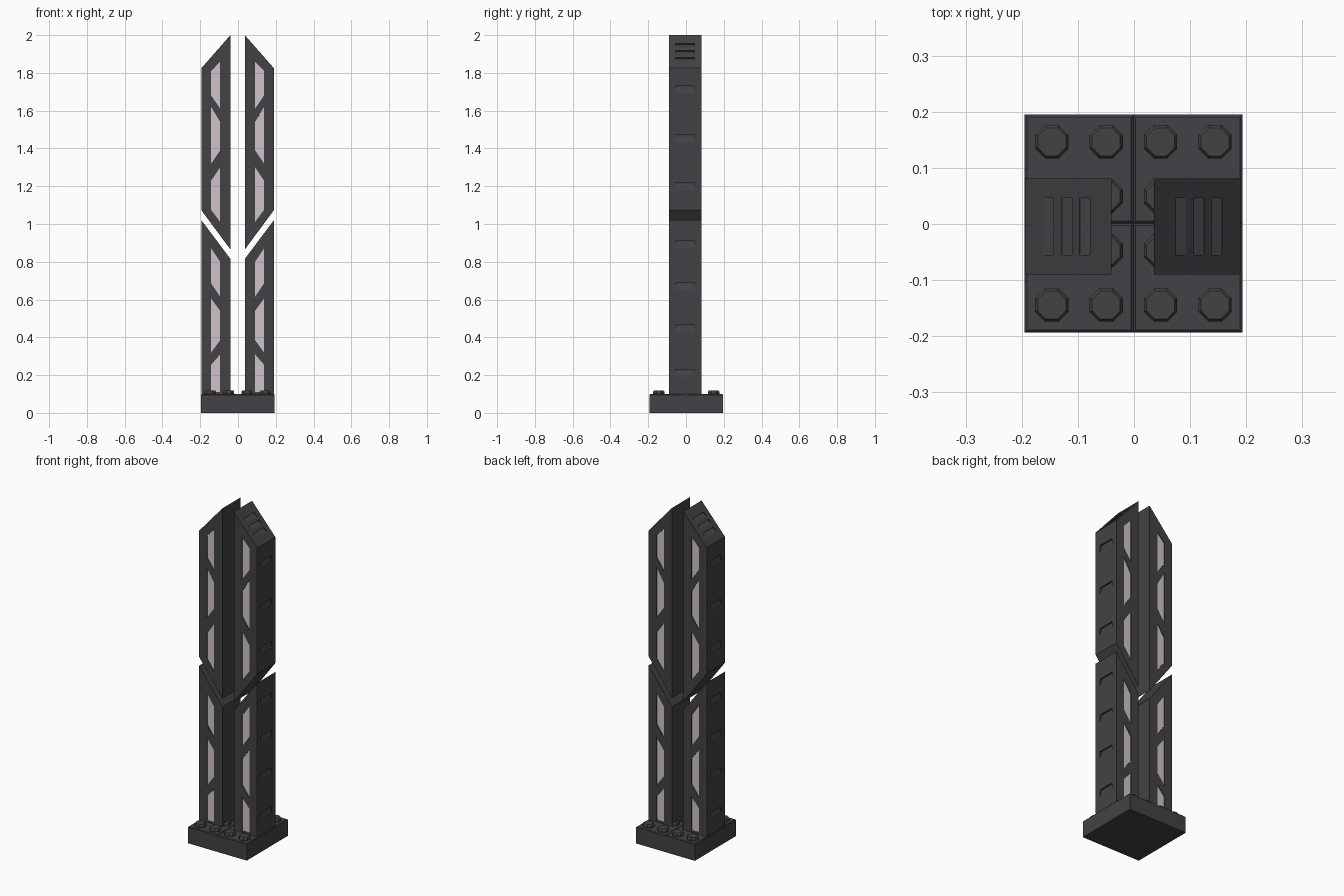
import bpy
import bmesh
import math
from mathutils import Matrix, Vector

cube = bpy.data.objects.get("Cube")
if cube:
    bpy.data.objects.remove(cube, do_unlink=True)

SHIFT = Vector((-0.002, 0, 0))
INNER, OUTER = 0.038, 0.192        # tower sides
FRONT, BACK = -0.09, 0.081         # tower depth
WIN_IN, WIN_OUT = 0.092, 0.14      # window sides


def material(name, rgb):
    m = bpy.data.materials.new(name)
    m.use_nodes = True
    m.diffuse_color = (*rgb, 1)
    bsdf = m.node_tree.nodes["Principled BSDF"]
    bsdf.inputs["Base Color"].default_value = (*rgb, 1)
    bsdf.inputs["Roughness"].default_value = 0.6
    return m


DARK = material("charcoal", (0.055, 0.054, 0.059))
PALE = material("pale pink grey", (0.62, 0.55, 0.59))


def make_object(name, bm, mat, location=(0, 0, 0)):
    bmesh.ops.recalc_face_normals(bm, faces=bm.faces)
    mesh = bpy.data.meshes.new(name)
    bm.to_mesh(mesh)
    bm.free()
    mesh.materials.append(mat)
    ob = bpy.data.objects.new(name, mesh)
    ob.location = location
    bpy.context.collection.objects.link(ob)
    return ob


def prism(bm, points, y0, y1):
    """Extrude an outline of (x, z) points along y."""
    face = bm.faces.new([bm.verts.new((x, y0, z)) for x, z in points])
    ext = bmesh.ops.extrude_face_region(bm, geom=[face])["geom"]
    moved = [v for v in ext if isinstance(v, bmesh.types.BMVert)]
    bmesh.ops.translate(bm, verts=moved, vec=(0, y1 - y0, 0))


def window(spec):
    in_top, in_low, out_top, out_low = spec
    return [(WIN_IN, in_low), (WIN_OUT, out_low), (WIN_OUT, out_top), (WIN_IN, in_top)]


def slot(bm, centre, along, normal, half, depth):
    """Wedge cutter for a louvre slot, deepest at its upper end."""
    c, a, n = Vector(centre), Vector(along).normalized(), Vector(normal).normalized()
    pts = [c - a * half + n * 0.004, c - a * half - n * 0.001,
           c + a * half * 0.6 - n * depth, c + a * half - n * depth,
           c + a * half + n * 0.004]
    prism(bm, [(p.x, p.y) for p in pts], -0.055, 0.046)


def tower_part(name, outline, windows, vents, roof=False):
    # Solid body with window openings and louvre slots cut out
    bm = bmesh.new()
    prism(bm, outline, FRONT, BACK)
    body = make_object(name, bm, DARK, SHIFT)
    cut = bmesh.new()
    for w in windows:
        prism(cut, window(w), FRONT - 0.05, BACK + 0.05)
    for z in vents:
        slot(cut, (OUTER, z), (0, 1), (1, 0), 0.02, 0.009)
    if roof:
        a, b = Vector((OUTER, 1.825)), Vector((INNER, 2.0))
        d = b - a
        for t in (0.27, 0.48, 0.69):
            slot(cut, a + d * t, d, (-d.y * -1, -d.x), 0.014, 0.008)
    cutter = make_object(name + "_cutter", cut, DARK, SHIFT)
    cutter.hide_render = True
    mod = body.modifiers.new("openings", "BOOLEAN")
    mod.operation = "DIFFERENCE"
    mod.solver = "EXACT"
    mod.object = cutter
    bpy.context.view_layer.update()
    graph = bpy.context.evaluated_depsgraph_get()
    mesh = bpy.data.meshes.new_from_object(body.evaluated_get(graph))
    body.modifiers.clear()
    body.data = mesh
    bpy.data.objects.remove(cutter, do_unlink=True)
    body.modifiers.new("both_sides", "MIRROR")

    # Light panes filling the openings, just behind the surface
    bm = bmesh.new()
    for w in windows:
        prism(bm, window(w), FRONT + 0.004, BACK - 0.004)
    panes = make_object(name + "_panes", bm, PALE, SHIFT)
    panes.modifiers.new("both_sides", "MIRROR")


# Towers: windows are (inner top, inner low, outer top, outer low)
tower_part(
    "upper_tower",
    [(INNER, 0.865), (OUTER, 1.073), (OUTER, 1.825), (INNER, 2.0)],
    [(1.86, 1.61, 1.81, 1.68), (1.54, 1.39, 1.62, 1.32), (1.30, 1.01, 1.23, 1.075)],
    [1.71, 1.45, 1.20], roof=True)
tower_part(
    "lower_tower",
    [(INNER, 0.1), (OUTER, 0.1), (OUTER, 1.02), (INNER, 0.815)],
    [(0.80, 0.615, 0.87, 0.685), (0.54, 0.385, 0.605, 0.32), (0.31, 0.11, 0.255, 0.11)],
    [0.89, 0.67, 0.445, 0.21])

# Base: four bevelled quarter blocks
bm = bmesh.new()
for sx in (-1, 1):
    for sy in (-1, 1):
        place = Matrix.Translation((sx * 0.097, sy * 0.097, 0.05))
        bmesh.ops.create_cube(bm, size=1, matrix=place @ Matrix.Diagonal((0.194, 0.194, 0.1, 1)))
top_edges = [e for e in bm.edges if all(v.co.z > 0.09 for v in e.verts)]
bmesh.ops.bevel(bm, geom=top_edges, offset=0.004, segments=1, affect="EDGES")
make_object("base", bm, DARK, (-0.001, 0.001, 0))

# Octagonal studs on the base
bm = bmesh.new()
for i in range(4):
    for j in range(4):
        place = Matrix.Translation(((i - 1.5) * 0.097, (j - 1.5) * 0.097, 0))
        turn = Matrix.Rotation(math.pi / 8, 4, "Z")
        for r1, r2, z, h in ((0.032, 0.032, 0.105, 0.014), (0.032, 0.027, 0.1155, 0.007)):
            bmesh.ops.create_cone(bm, cap_ends=True, segments=8, radius1=r1, radius2=r2,
                                  depth=h, matrix=place @ Matrix.Translation((0, 0, z)) @ turn)
make_object("base_studs", bm, DARK, (-0.001, 0.001, 0))
